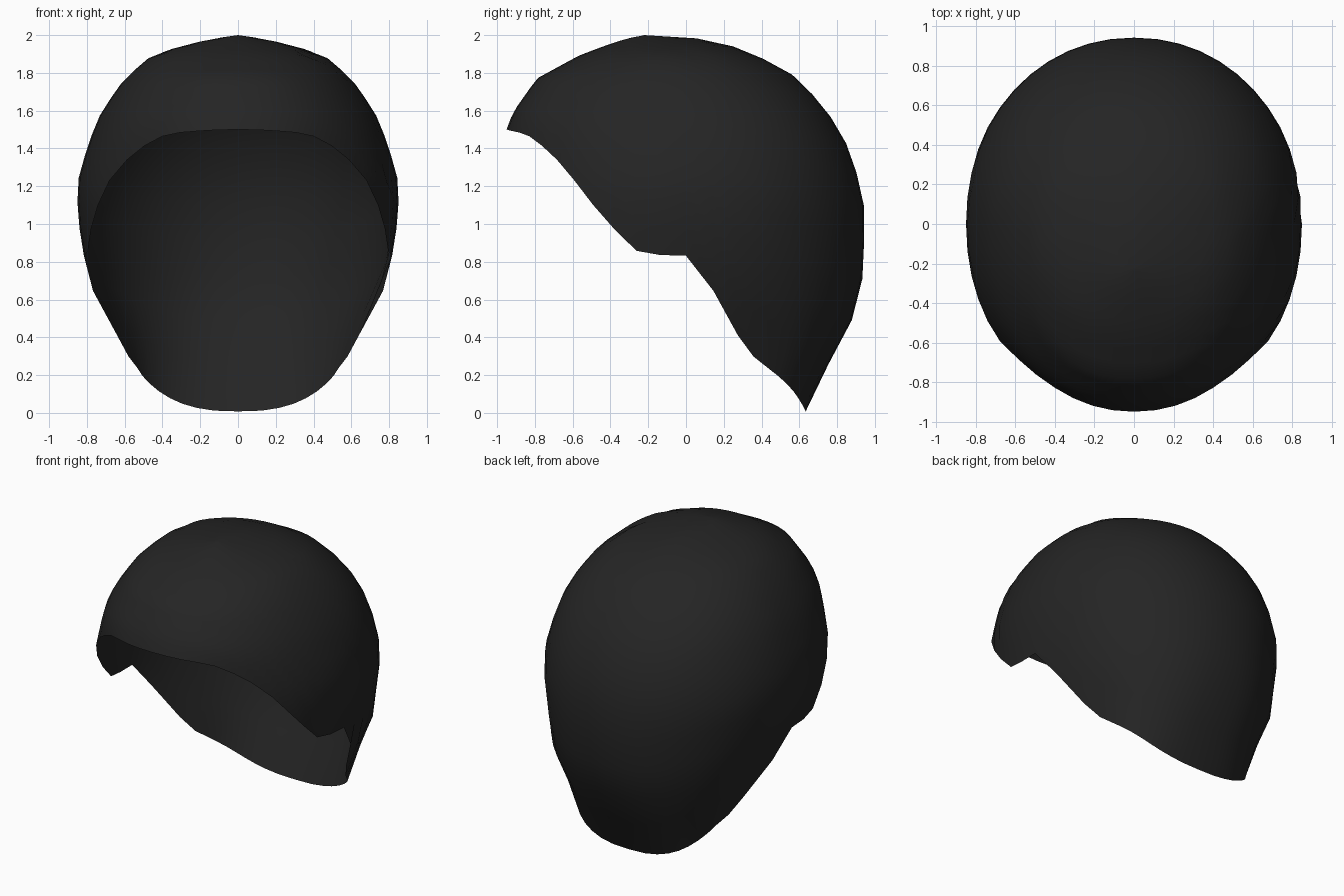
import bpy, bmesh, math

if "Cube" in bpy.data.objects:
    bpy.data.objects.remove(bpy.data.objects["Cube"])

COLS, ROWS = 48, 14

# Cross-sections of the cap: z, front y, back y, half width, centre y, roundness
SECTIONS = [
    (0.00, -0.95, 0.63, 0.64, 0.0, 2.5), (0.25, -0.95, 0.75, 0.60, 0.0, 2.5),
    (0.47, -0.95, 0.87, 0.68, 0.0, 2.4), (0.63, -0.95, 0.93, 0.77, 0.0, 2.2),
    (0.85, -0.95, 0.94, 0.82, 0.0, 2.1), (1.05, -0.95, 0.95, 0.85, 0.0, 2.1),
    (1.22, -0.95, 0.92, 0.85, 0.0, 2.1), (1.40, -0.95, 0.86, 0.80, 0.0, 2.1),
    (1.51, -0.95, 0.81, 0.76, 0.0, 2.1), (1.60, -0.91, 0.74, 0.72, 0.0, 2.1),
    (1.77, -0.79, 0.60, 0.60, -0.04, 2.1), (1.89, -0.57, 0.38, 0.46, -0.07, 2.1),
    (1.94, -0.44, 0.25, 0.31, -0.10, 2.0), (1.98, -0.32, 0.10, 0.14, -0.14, 2.0),
    (2.00, -0.22, -0.22, 0.0, -0.22, 2.0)]

# Lower edge seen from the side: y, z
RIM = [(-0.95, 1.50), (-0.86, 1.48), (-0.80, 1.45), (-0.66, 1.32), (-0.49, 1.10),
       (-0.29, 0.87), (-0.18, 0.83), (-0.02, 0.855), (0.10, 0.72), (0.20, 0.56),
       (0.29, 0.38), (0.33, 0.32), (0.52, 0.17), (0.59, 0.09), (0.64, 0.0)]


def lookup(table, t):
    """Linear interpolation of a table sorted by its first column."""
    if t <= table[0][0]:
        return table[0][1:]
    for a, b in zip(table, table[1:]):
        if t <= b[0]:
            f = (t - a[0]) / (b[0] - a[0])
            return tuple(p + (q - p) * f for p, q in zip(a[1:], b[1:]))
    return table[-1][1:]


def surface(phi, z):
    front, back, width, mid, n = lookup(SECTIONS, z)
    c, s = math.cos(phi), math.sin(phi)
    x = math.copysign(abs(c) ** (2 / n), c) * width
    reach = back - mid if s > 0 else mid - front
    return x, mid + math.copysign(abs(s) ** (2 / n), s) * reach, z


def rim_height(phi):
    """Walk down the cap until the lower edge is reached."""
    z = 1.95
    while z > 0 and z > lookup(RIM, surface(phi, z)[1])[0]:
        z -= 0.002
    return max(z, 0.0)


# Open hair cap: columns running from the crown down to the edge
bm = bmesh.new()
crown = bm.verts.new((0, -0.22, 2.0))
columns = []
for i in range(COLS):
    phi = 2 * math.pi * i / COLS - math.pi / 2
    drop = 2.0 - rim_height(phi)
    columns.append([bm.verts.new(surface(phi, 2.0 - drop * (j / ROWS) ** 1.8))
                    for j in range(1, ROWS + 1)])
for i, a in enumerate(columns):
    b = columns[(i + 1) % COLS]
    bm.faces.new((crown, a[0], b[0]))
    for j in range(ROWS - 1):
        bm.faces.new((a[j], a[j + 1], b[j + 1], b[j]))
for face in bm.faces:
    face.smooth = True

mesh = bpy.data.meshes.new("hair_cap")
bm.to_mesh(mesh)
bm.free()
hair = bpy.data.objects.new("hair_cap", mesh)
bpy.context.collection.objects.link(hair)

black = bpy.data.materials.new("soft_black")
black.diffuse_color = (0.018, 0.018, 0.018, 1)
black.use_nodes = True
black.node_tree.nodes["Principled BSDF"].inputs["Base Color"].default_value = black.diffuse_color
mesh.materials.append(black)
